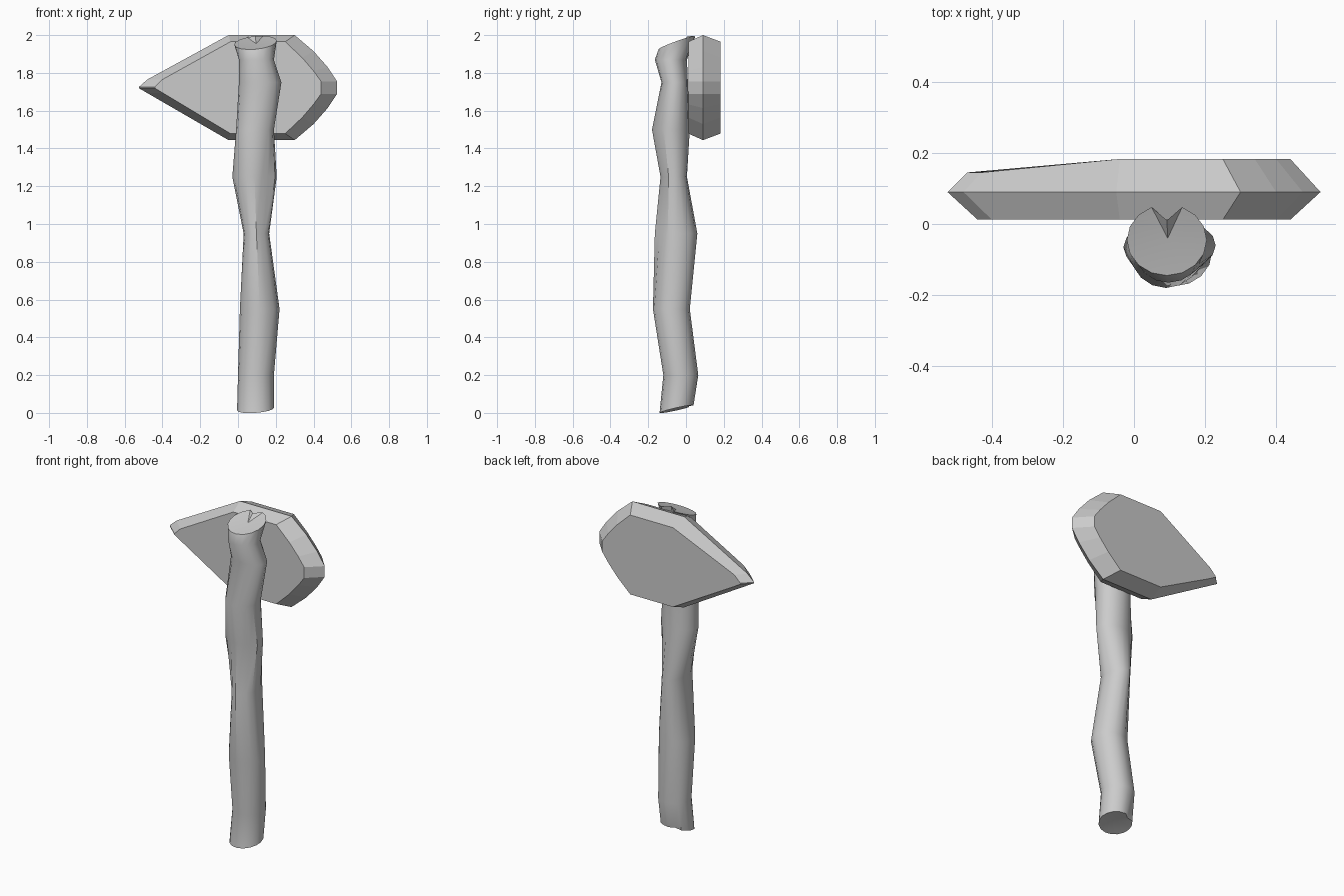
import bpy
import bmesh
from math import sin, cos, pi, radians

cube = bpy.data.objects.get("Cube")
if cube:
    bpy.data.objects.remove(cube, do_unlink=True)

stone = bpy.data.materials.new("plain grey")
stone.use_nodes = True
GREY = (0.6, 0.6, 0.6, 1)
stone.diffuse_color = GREY
stone.node_tree.nodes["Principled BSDF"].inputs["Base Color"].default_value = GREY


def finish(bm, name):
    bmesh.ops.recalc_face_normals(bm, faces=bm.faces)
    mesh = bpy.data.meshes.new(name)
    bm.to_mesh(mesh)
    bm.free()
    mesh.materials.append(stone)
    obj = bpy.data.objects.new(name, mesh)
    bpy.context.collection.objects.link(obj)
    return obj


def bridge(bm, lower, upper):
    count = len(lower)
    for i in range(count):
        j = (i + 1) % count
        bm.faces.new((lower[i], lower[j], upper[j], upper[i]))


def mirrored(upper_half, middle):
    """Complete a closed outline by reflecting its upper half in z."""
    return upper_half + [(x, 2 * middle - z) for x, z in reversed(upper_half)]


# Stone head: front face, wide ridge and back face, thinning towards the tip
MID = 1.722
ridge = [(-0.525, 1.725), (-0.48, 1.765), (-0.05, 2), (0.3, 2), (0.4, 1.915), (0.475, 1.83), (0.525, 1.755)]
face = [(-0.44, 1.725), (-0.4, 1.765), (-0.04, 1.965), (0.25, 1.965), (0.34, 1.88), (0.4, 1.81), (0.44, 1.755)]


def lower_tip(outline):
    """The underside runs straight to the tip, without the small upper bevel."""
    pts = mirrored(outline, MID)
    tip, shoulder = pts[-1], pts[-3]
    pts[-2] = tuple(t + (s - t) * 0.1 for t, s in zip(tip, shoulder))
    return pts


def back_depth(x):
    return 0.183 if x > -0.1 else 0.145


bm = bmesh.new()
front = [bm.verts.new((x, 0.012, z)) for x, z in lower_tip(face)]
middle = [bm.verts.new((x, 0.09, z)) for x, z in lower_tip(ridge)]
back = [bm.verts.new((x - (0.03 if x < -0.1 else 0), back_depth(x), z)) for x, z in lower_tip(face)]
bridge(bm, front, middle)
bridge(bm, middle, back)
bm.faces.new(front)
bm.faces.new(back)
finish(bm, "stone_head")

# Wooden handle: crooked branch, each section as z, x range, y range
SIDES = 16
sections = [
    (0.02, -0.005, 0.19, -0.14, 0.04),
    (0.2, 0, 0.19, -0.12, 0.065),
    (0.55, 0.01, 0.22, -0.175, 0.02),
    (0.95, 0.03, 0.165, -0.165, 0.06),
    (1.25, -0.03, 0.205, -0.135, 0.005),
    (1.5, -0.01, 0.19, -0.18, 0.02),
    (1.75, 0.005, 0.23, -0.13, 0.01),
    (1.87, 0.005, 0.19, -0.165, 0.005),
    (1.96, -0.02, 0.205, -0.145, 0.055),
]
bm = bmesh.new()
rings = []
for level, (z, x0, x1, y0, y1) in enumerate(sections):
    ring = []
    for i in range(SIDES):
        a = 2 * pi * i / SIDES
        height, reach = z, 1
        if level == 0:                        # worn lower end
            height += 0.02 * sin(a) + 0.007 * cos(a)
            reach = 0.8 if i == 5 else 1
        elif level == len(sections) - 1:      # splintered upper end
            height += 0.035 * sin(a) + 0.01 * cos(a)
            reach = 0.55 if i == 4 else 1
        elif level in (3, 4) and i in (13, 14):   # knot hollow at the front
            reach = 0.85
        ring.append(bm.verts.new(((x0 + x1) / 2 + (x1 - x0) / 2 * cos(a) * reach,
                                  (y0 + y1) / 2 + (y1 - y0) / 2 * sin(a) * reach, height)))
    rings.append(ring)
for lower, upper in zip(rings, rings[1:]):
    bridge(bm, lower, upper)

# End caps as shallow fans
for ring, x, y, z in ((rings[0], 0.095, -0.05, 0.03), (rings[-1], 0.095, -0.04, 1.955)):
    centre = bm.verts.new((x, y, z))
    for i in range(SIDES):
        bm.faces.new((ring[i], ring[(i + 1) % SIDES], centre))
handle = finish(bm, "wooden_handle")
bpy.ops.object.select_all(action="DESELECT")
handle.select_set(True)
bpy.context.view_layer.objects.active = handle
bpy.ops.object.shade_smooth_by_angle(angle=radians(35))
